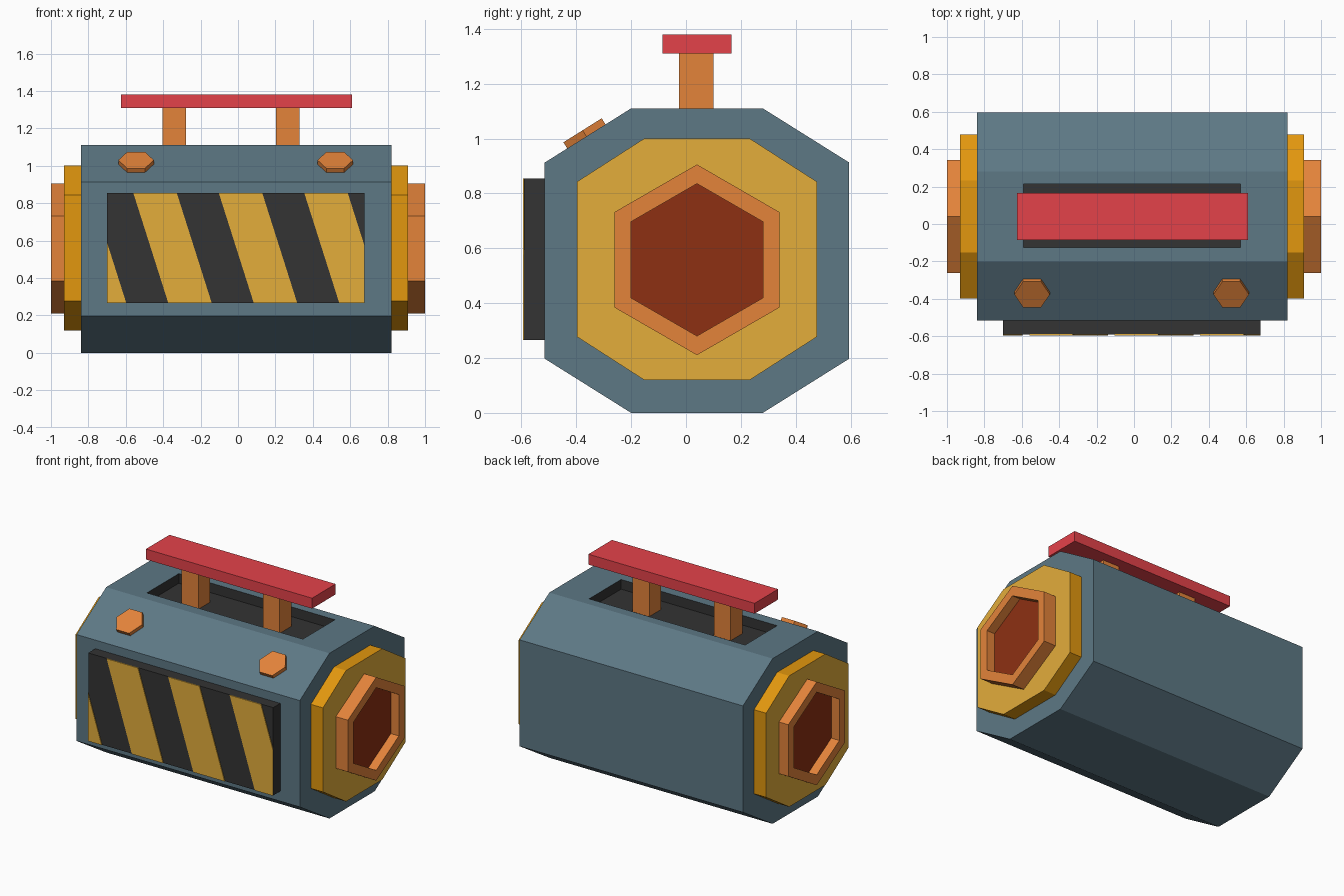
import bpy, bmesh, math
from mathutils import Vector

if "Cube" in bpy.data.objects:
    bpy.data.objects.remove(bpy.data.objects["Cube"])


def material(name, rgb):
    lin = [c / 255 / 12.92 if c / 255 <= 0.04045 else ((c / 255 + 0.055) / 1.055) ** 2.4 for c in rgb]
    m = bpy.data.materials.new(name)
    m.diffuse_color = (*lin, 1)
    m.use_nodes = True
    m.node_tree.nodes["Principled BSDF"].inputs["Base Color"].default_value = m.diffuse_color
    return m


STEEL = material("blue grey steel", (93, 120, 133))
GOLD = material("gold", (227, 173, 59))
AMBER = material("amber rim", (226, 151, 14))
COPPER = material("copper", (227, 131, 58))
RUST = material("dark rust", (141, 48, 18))
CHARCOAL = material("charcoal", (51, 51, 51))
RED = material("red", (228, 66, 74))


def finish(name, bm, *mats):
    me = bpy.data.meshes.new(name)
    bm.to_mesh(me)
    bm.free()
    for m in mats:
        me.materials.append(m)
    ob = bpy.data.objects.new(name, me)
    bpy.context.collection.objects.link(ob)
    return ob


def prism(points, push):
    """Closed solid: an outline pushed along a vector."""
    bm = bmesh.new()
    add_prism(bm, points, push)
    return bm


def add_prism(bm, points, push):
    a = [bm.verts.new(p) for p in points]
    b = [bm.verts.new(Vector(p) + Vector(push)) for p in points]
    n = len(a)
    faces = [bm.faces.new(a), bm.faces.new(b[::-1])]
    faces += [bm.faces.new((a[i], b[i], b[(i + 1) % n], a[(i + 1) % n])) for i in range(n)]
    bmesh.ops.recalc_face_normals(bm, faces=faces)
    bm.normal_update()


def box(name, x0, x1, y0, y1, z0, z1, mat):
    pts = [(x0, y0, z0), (x1, y0, z0), (x1, y1, z0), (x0, y1, z0)]
    return finish(name, prism(pts, (0, 0, z1 - z0)), mat)


def octagon(x, cy, cz, a, b, c, d):
    """Octagon in the YZ plane through (a, b) and (c, d) in each quadrant."""
    q = [(a, -b), (c, -d), (c, d), (a, b), (-a, b), (-c, d), (-c, -d), (-a, -b)]
    return [(x, cy + y, cz + z) for y, z in q]


def facing(bm, direction):
    return max(bm.faces, key=lambda f: (f.normal.dot(Vector(direction)) > 0.99, f.calc_center_median().dot(Vector(direction))))


def sink(bm, face, depth, wall_mat, floor_mat):
    walls = bmesh.ops.inset_individual(bm, faces=[face], thickness=0, depth=-depth)["faces"]
    for f in walls:
        f.material_index = wall_mat
    face.material_index = floor_mat


# Body with a sunken tray in the top
bm = prism(octagon(-0.84, 0.04, 0.555, 0.24, 0.555, 0.555, 0.3575), (1.66, 0, 0))
top = facing(bm, (0, 0, 1))
bmesh.ops.inset_individual(bm, faces=[top], thickness=0.07)
for v in top.verts:
    v.co.x = -0.01 + math.copysign(0.58, v.co.x)
    v.co.y = 0.045 + math.copysign(0.17, v.co.y - 0.045)
bm.normal_update()
sink(bm, top, 0.065, 1, 1)
finish("body", bm, STEEL, CHARCOAL)

# End caps and hollow hexagonal nozzles
for side, s, x0, x1, x2 in (("right", 1, 0.82, 0.91, 1.0), ("left", -1, -0.84, -0.93, -1.0)):
    bm = prism(octagon(x0, 0.04, 0.56, 0.1925, 0.44, 0.4375, 0.2825), (x1 - x0, 0, 0))
    facing(bm, (s, 0, 0)).material_index = 1
    finish(side + "_end_cap", bm, AMBER, GOLD)

    hexagon = [(x1, 0.04 + 0.3475 * math.sin(i * math.pi / 3), 0.558 + 0.3475 * math.cos(i * math.pi / 3))
               for i in range(6)]
    bm = prism(hexagon, (x2 - x1, 0, 0))
    end = facing(bm, (s, 0, 0))
    bmesh.ops.inset_individual(bm, faces=[end], thickness=0.07)
    bm.normal_update()
    sink(bm, end, 0.06, 0, 1)
    finish(side + "_nozzle", bm, COPPER, RUST)

# Handle on two posts
box("handle_grip", -0.625, 0.61, -0.085, 0.165, 1.31, 1.38, RED)
for side, x in (("left", -0.34), ("right", 0.265)):
    box(side + "_handle_post", x - 0.0625, x + 0.0625, -0.025, 0.10, 1.04, 1.315, COPPER)

# Hazard panel with slanted stripes trimmed to its edges
PX0, PX1, PZ0, PZ1 = -0.70, 0.675, 0.265, 0.855
box("hazard_panel", PX0, PX1, -0.59, -0.51, PZ0, PZ1, CHARCOAL)
bm = bmesh.new()
for k in range(-1, 3):
    x = -0.56 + 0.457 * k
    add_prism(bm, [(x, -0.595, PZ1), (x + 0.2325, -0.595, PZ1),
                   (x + 0.42, -0.595, PZ0), (x + 0.1875, -0.595, PZ0)], (0, 0.006, 0))
for x, s in ((PX0, -1), (PX1, 1)):
    bmesh.ops.bisect_plane(bm, geom=bm.verts[:] + bm.edges[:] + bm.faces[:],
                           plane_co=(x, 0, 0), plane_no=(s, 0, 0), clear_outer=True)
    bmesh.ops.holes_fill(bm, edges=[e for e in bm.edges if e.is_boundary], sides=0)
bmesh.ops.recalc_face_normals(bm, faces=bm.faces[:])
finish("hazard_stripes", bm, GOLD)

# Hex bolts on the sloping upper front face
normal = Vector((0, -0.1975, 0.315)).normalized()
slope = Vector((0, normal.z, -normal.y))
for side, x in (("left", -0.545), ("right", 0.52)):
    centre = Vector((x, -0.377, 1.03)) - normal * 0.035
    ring = [centre + Vector((0.095 * math.cos(i * math.pi / 3), 0, 0)) + slope * 0.095 * math.sin(i * math.pi / 3)
            for i in range(6)]
    finish(side + "_bolt", prism(ring, normal * 0.035), COPPER)
